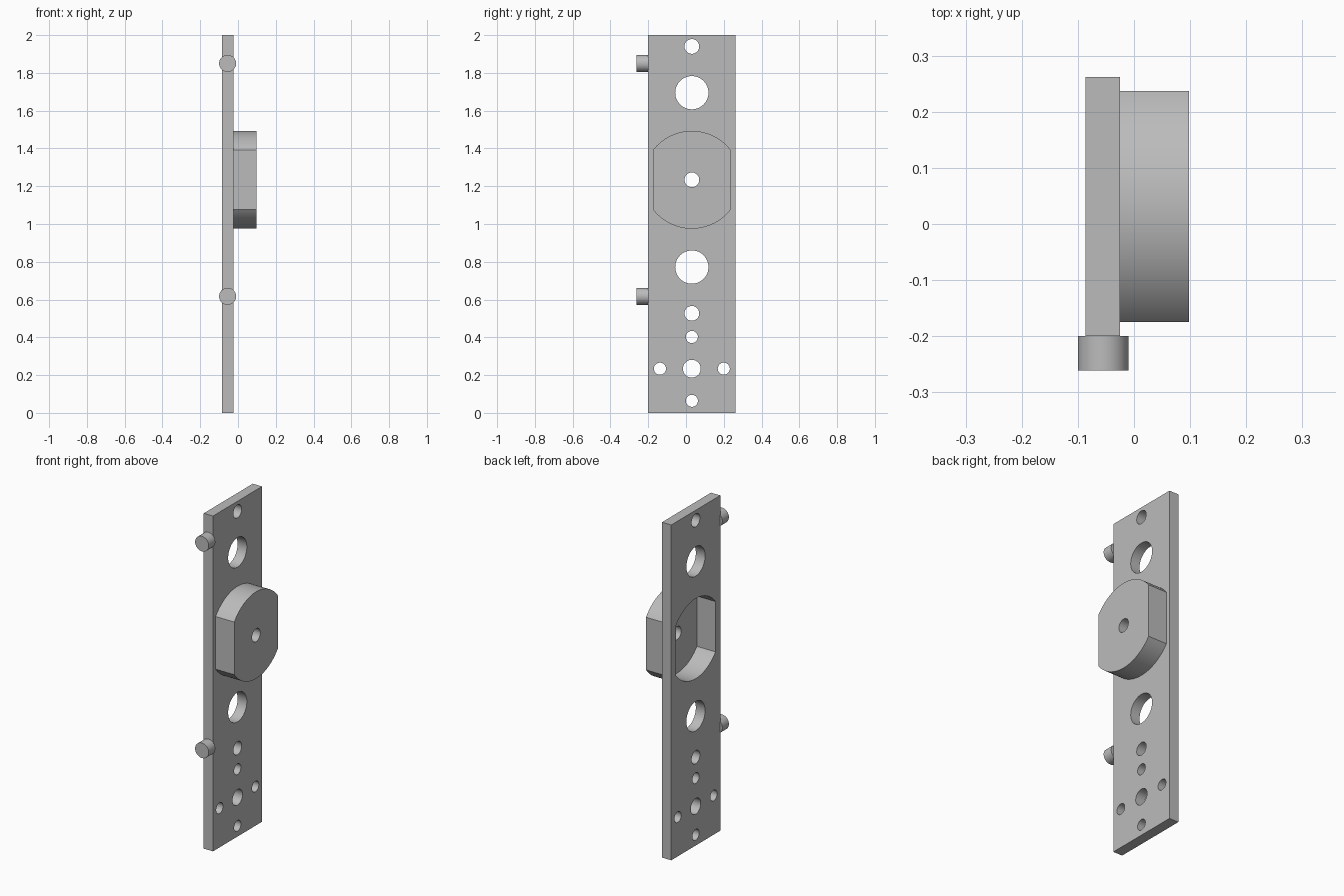
import bpy
import bmesh
from math import acos, cos, sin, pi, radians
from mathutils import Matrix

old = bpy.data.objects.get("Cube")
if old:
    bpy.data.objects.remove(old, do_unlink=True)

grey = bpy.data.materials.new("plain grey")
grey.use_nodes = True
colour = (0.5, 0.5, 0.5, 1)
grey.diffuse_color = colour
grey.node_tree.nodes["Principled BSDF"].inputs["Base Color"].default_value = colour

MID_Y = 0.031           # centre line of the plate
BACK, FACE = -0.086, -0.025
BOSS_Z, BOSS_END = 1.234, 0.098


def finish(name, bm):
    bmesh.ops.recalc_face_normals(bm, faces=bm.faces)
    mesh = bpy.data.meshes.new(name)
    bm.to_mesh(mesh)
    bm.free()
    mesh.materials.append(grey)
    obj = bpy.data.objects.new(name, mesh)
    bpy.context.collection.objects.link(obj)
    return obj


def prism(name, outline, x0, x1):
    """Extrude a (y, z) outline along x."""
    bm = bmesh.new()
    face = bm.faces.new([bm.verts.new((x0, y, z)) for y, z in outline])
    new = bmesh.ops.extrude_face_region(bm, geom=[face])["geom"]
    verts = [v for v in new if isinstance(v, bmesh.types.BMVert)]
    bmesh.ops.translate(bm, verts=verts, vec=(x1 - x0, 0, 0))
    return finish(name, bm)


def circle(y, z, r, n=48):
    return [(y + r * cos(2 * pi * i / n), z + r * sin(2 * pi * i / n)) for i in range(n)]


def flat_sided_disc(r, half, n=32):
    """Circle cut by two vertical flats."""
    a = acos(half / r)
    angles = [s + a + (pi - 2 * a) * i / n for s in (0, pi) for i in range(n + 1)]
    return [(MID_Y + r * cos(t), BOSS_Z + r * sin(t)) for t in angles]


def combine(obj, tool, operation):
    mod = obj.modifiers.new("combine", "BOOLEAN")
    mod.operation, mod.solver, mod.object = operation, "EXACT", tool
    bpy.context.view_layer.objects.active = obj
    bpy.ops.object.modifier_apply(modifier=mod.name)
    bpy.data.objects.remove(tool, do_unlink=True)


def smooth(obj):
    bpy.ops.object.select_all(action="DESELECT")
    obj.select_set(True)
    bpy.context.view_layer.objects.active = obj
    bpy.ops.object.shade_smooth_by_angle(angle=radians(30))


# Plate with the raised hollow boss
y0, y1 = -0.2, 0.262
plate = prism("mounting_plate", [(y0, 0), (y1, 0), (y1, 2), (y0, 2)], BACK, FACE)
combine(plate, prism("boss", flat_sided_disc(0.259, 0.206), -0.055, BOSS_END), "UNION")
combine(plate, prism("boss_cavity", flat_sided_disc(0.239, 0.186), -0.2, 0.037), "DIFFERENCE")

# Through holes: offset from centre line, height, radius
holes = [(0, 1.94, 0.039), (0, 1.695, 0.088), (0, BOSS_Z, 0.039), (0, 0.772, 0.088),
         (0, 0.527, 0.039), (0, 0.402, 0.032), (0, 0.234, 0.047),
         (-0.169, 0.234, 0.032), (0.169, 0.234, 0.032), (0, 0.064, 0.032)]
for dy, z, r in holes:
    combine(plate, prism("hole", circle(MID_Y + dy, z, r), -0.3, 0.3), "DIFFERENCE")
smooth(plate)

# Pegs on the front edge
for name, z in (("lower_peg", 0.617), ("upper_peg", 1.85)):
    bm = bmesh.new()
    place = Matrix.Translation((-0.055, -0.2305, z)) @ Matrix.Rotation(pi / 2, 4, "X")
    bmesh.ops.create_cone(bm, cap_ends=True, segments=48, radius1=0.045, radius2=0.045,
                          depth=0.062, matrix=place)
    smooth(finish(name, bm))
